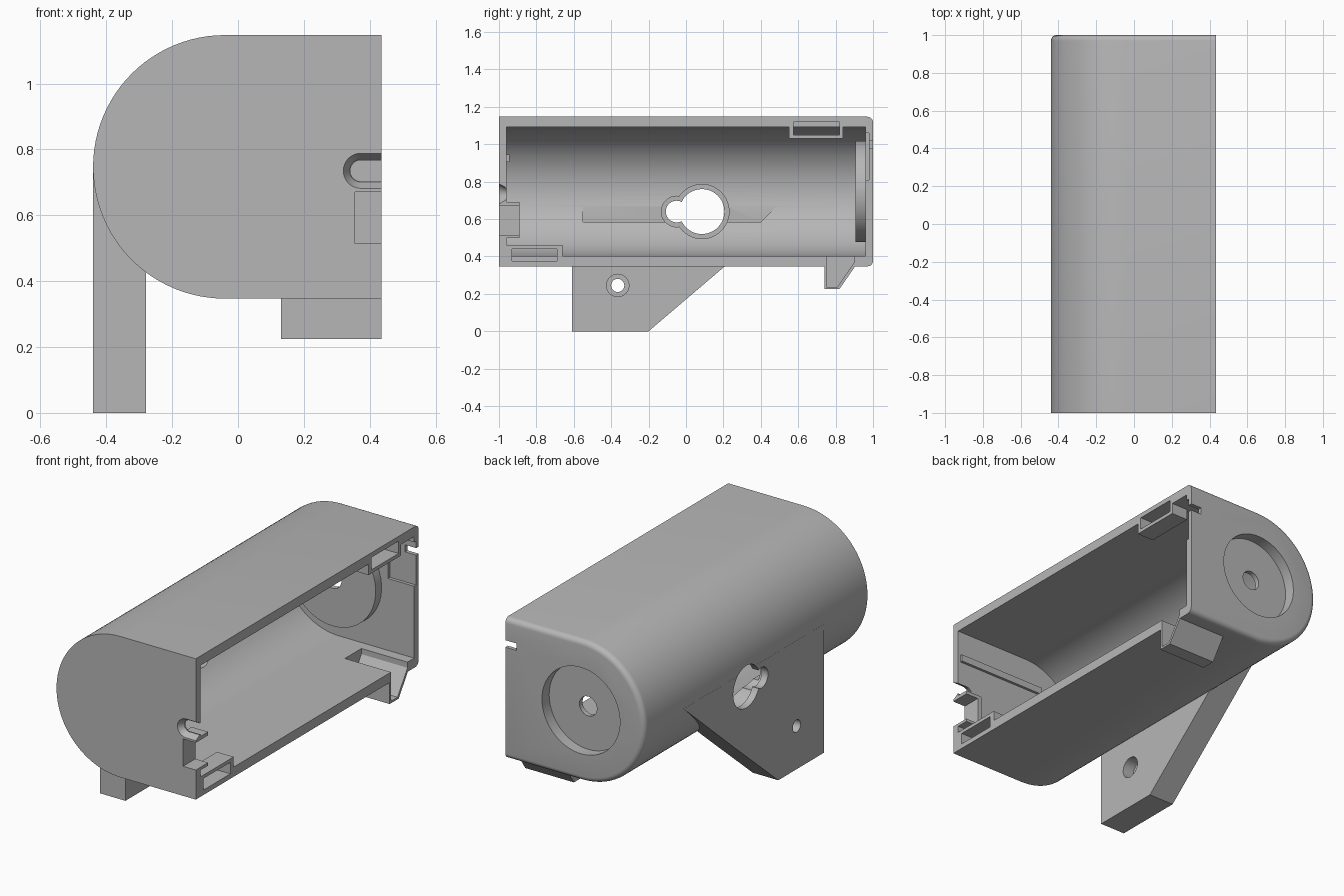
import bpy, bmesh, math
from math import sin, cos, pi

cube = bpy.data.objects.get("Cube")
if cube:
    bpy.data.objects.remove(cube)

grey = bpy.data.materials.new("plain grey")
grey.use_nodes = True
grey.diffuse_color = (0.47, 0.47, 0.47, 1)
grey.node_tree.nodes["Principled BSDF"].inputs["Base Color"].default_value = grey.diffuse_color


def prism(name, pts, axis, a, b, end_pts=None, fillet=0):
    """Extrude a profile along x (pts are y,z) or y (pts are x,z) from a to b."""
    place = (lambda p, d: (d, p[0], p[1])) if axis == "x" else (lambda p, d: (p[0], d, p[1]))
    bm = bmesh.new()
    lo = [bm.verts.new(place(p, a)) for p in pts]
    hi = [bm.verts.new(place(p, b)) for p in (end_pts or pts)]
    bm.faces.new(lo)
    cap = bm.faces.new(hi)
    n = len(pts)
    for i in range(n):
        j = (i + 1) % n
        bm.faces.new((lo[i], lo[j], hi[j], hi[i]))
    bmesh.ops.recalc_face_normals(bm, faces=bm.faces)
    if fillet:
        bmesh.ops.bevel(bm, geom=list(cap.edges), offset=fillet, segments=5,
                        profile=0.5, affect="EDGES")
    mesh = bpy.data.meshes.new(name)
    bm.to_mesh(mesh)
    bm.free()
    mesh.materials.append(grey)
    obj = bpy.data.objects.new(name, mesh)
    bpy.context.scene.collection.objects.link(obj)
    return obj


def rect(u0, u1, v0, v1):
    return [(u0, v0), (u1, v0), (u1, v1), (u0, v1)]


def box(name, x0, x1, y0, y1, z0, z1):
    return prism(name, rect(y0, y1, z0, z1), "x", x0, x1)


def circle(u, v, r, n=48):
    return [(u + r * cos(2 * pi * i / n), v + r * sin(2 * pi * i / n)) for i in range(n)]


def d_shape(u, v, r, end, n=48):
    """Half round on the -u side, running straight to end."""
    arc = [(u - r * sin(pi * i / n), v + r * cos(pi * i / n)) for i in range(n + 1)]
    return [(end, v + r)] + arc + [(end, v - r)]


def combine(target, tool, op):
    mod = target.modifiers.new("combine", "BOOLEAN")
    mod.operation, mod.solver, mod.object = op, "EXACT", tool
    bpy.context.view_layer.objects.active = target
    bpy.ops.object.modifier_apply(modifier=mod.name)
    bpy.data.objects.remove(tool)


CX, CZ, OPEN, PAST = -0.04, 0.747, 0.435, 0.47

# Outer housing, mounting bracket and hook, all solid
body = prism("housing", d_shape(CX, CZ, 0.4, PAST), "y", -1, 1, fillet=0.03)


def add(tool):
    combine(body, tool, "UNION")


def cut(tool):
    combine(body, tool, "DIFFERENCE")


add(prism("bracket", [(-0.61, 0), (-0.2, 0), (0.205, 0.345), (0.65, 0.73), (-0.61, 0.73)],
          "x", -0.44, -0.28))
add(prism("hook", [(0.74, 0.37), (0.74, 0.225), (0.82, 0.225), (0.92, 0.37)], "x", 0.13, PAST))

# Hollow interior and hook pocket
cut(prism("cavity", d_shape(CX, CZ, 0.345, 0.6), "y", -0.96, 0.96))
cut(prism("hook_pocket", [(0.752, 0.45), (0.752, 0.237), (0.81, 0.237), (0.9, 0.37), (0.9, 0.45)],
          "x", 0.145, 0.6))
cut(prism("bracket_pocket", [(-0.55, 0.585), (0.4, 0.585), (0.5, 0.685), (-0.55, 0.685)],
          "x", -0.376, -0.2))

# Interior additions: end boss, clip blocks, rib, notch frame
add(prism("end_boss", circle(CX, CZ, 0.27, 64), "y", 0.907, 0.975))
add(box("top_clip", 0.33, PAST, 0.55, 0.84, 1.03, 1.125))
add(box("bottom_clip", 0.33, PAST, -0.97, -0.66, 0.37, 0.46))
add(box("rib", -0.14, 0.42, -0.97, -0.945, 0.905, 0.945))
add(box("notch_frame", 0.33, PAST, -0.98, -0.89, 0.498, 0.69))

# Clip slots
cut(box("top_slot", 0.31, 0.6, 0.575, 0.82, 1.05, 1.12))
cut(box("bottom_slot", 0.31, 0.6, -0.93, -0.69, 0.375, 0.44))

# Keyhole and screw hole, each with a wider counterbore inside
for y, z, r, wide, depth in ((0.085, 0.64, 0.12, 0.145, -0.4), (-0.05, 0.64, 0.058, 0.082, -0.4),
                             (-0.365, 0.245, 0.035, 0.06, -0.35)):
    cut(prism("hole", circle(y, z, r), "x", -0.6, -0.1))
    cut(prism("counterbore", circle(y, z, wide), "x", depth, -0.1))

# Back end: round recess, centre hole, cable slot and shallow inner relief
cut(prism("recess", circle(CX, CZ, 0.245, 64), "y", 0.935, 1.1))
cut(prism("centre_hole", circle(CX, CZ, 0.055), "y", 0.8, 1.1))
cut(box("back_slot", 0.365, 0.6, 0.9, 1.1, 0.98, 1.02))
cut(box("back_relief", 0.27, 0.6, 0.94, 0.978, 0.81, 1.06))

# Front end: tapered cable slot and square notch
cut(prism("front_slot", d_shape(0.373, 0.735, 0.032, 0.6, 24), "y", -1.1, -0.9))
cut(prism("front_taper", d_shape(0.373, 0.735, 0.056, 0.6, 24), "y", -1.005, -0.965,
          d_shape(0.373, 0.735, 0.034, 0.6, 24)))
cut(box("front_notch", 0.355, 0.6, -1.1, -0.8, 0.515, 0.67))

# Trim the open side flush
cut(box("trim", OPEN, 0.8, -1.3, 1.3, -0.2, 1.4))

bpy.ops.object.select_all(action="DESELECT")
body.select_set(True)
bpy.context.view_layer.objects.active = body
bpy.ops.object.shade_smooth_by_angle(angle=math.radians(25))
